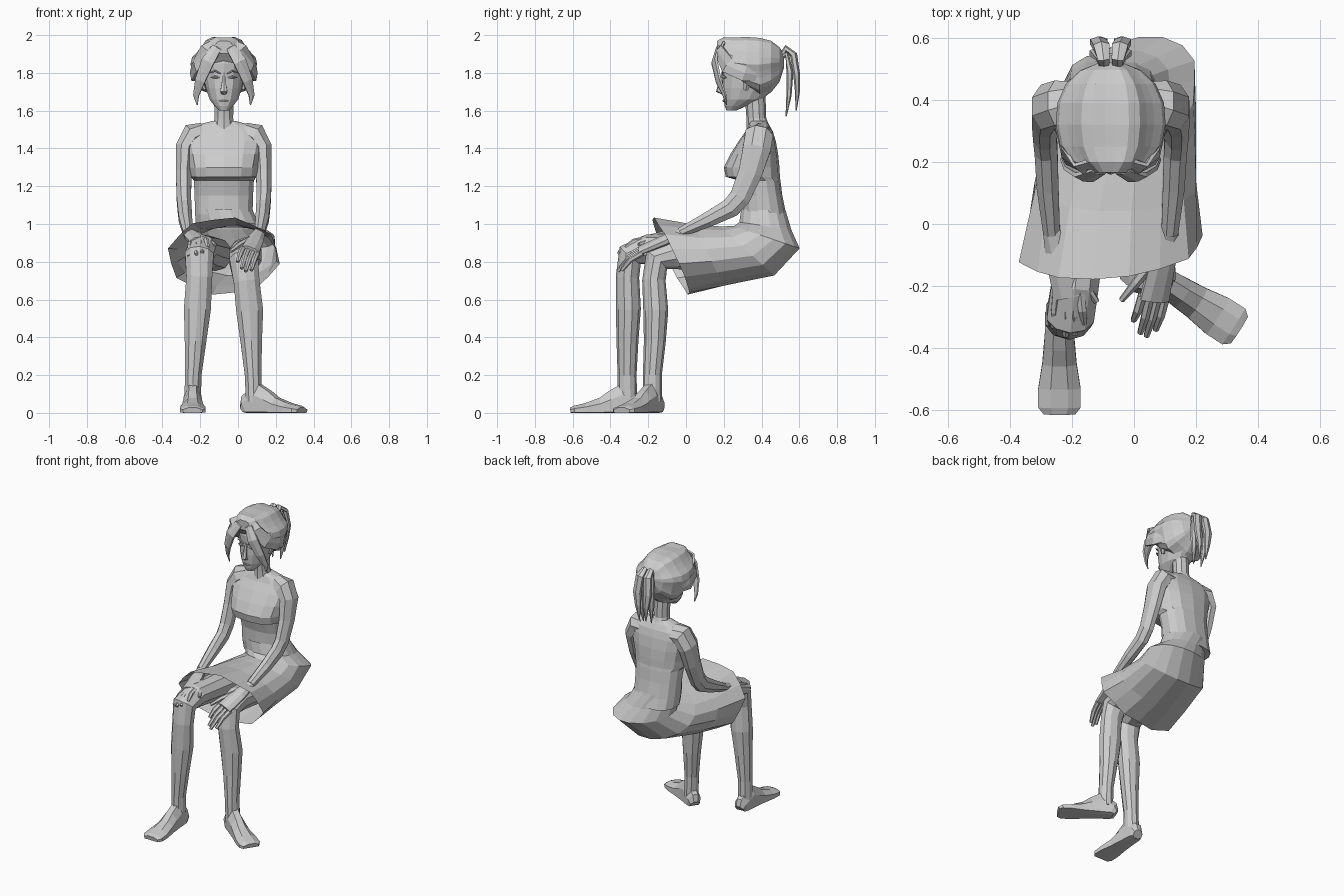
import bpy, bmesh, math
from mathutils import Vector as V

CX = -0.075  # body centre line


def make(name, rings, caps=True):
    """Skin a list of closed rings into one flat-shaded mesh."""
    bm = bmesh.new()
    rows = [[bm.verts.new(p) for p in r] for r in rings]
    n = len(rows[0])
    for a, b in zip(rows, rows[1:]):
        for i in range(n):
            j = (i + 1) % n
            bm.faces.new((a[i], a[j], b[j], b[i]))
    if caps:
        bm.faces.new(rows[0])
        bm.faces.new(rows[-1])
    bmesh.ops.recalc_face_normals(bm, faces=bm.faces[:])
    me = bpy.data.meshes.new(name)
    bm.to_mesh(me)
    bm.free()
    ob = bpy.data.objects.new(name, me)
    bpy.context.collection.objects.link(ob)
    return ob


def angles(n):
    return [2 * math.pi * (i + 0.5) / n for i in range(n)]


def tube(name, pts, radii, side=(1, 0, 0), n=8, floor=False):
    """Tapered limb through pts; each radius is (along side, across)."""
    pts = [V(p) for p in pts]
    rings = []
    for i, p in enumerate(pts):
        a = (p - pts[max(i - 1, 0)]).normalized()
        b = (pts[min(i + 1, len(pts) - 1)] - p).normalized()
        t = (a + b).normalized()
        s = V(side)
        s = (s - t * s.dot(t)).normalized()
        w = t.cross(s)
        r = radii[i]
        ra, rb = r if isinstance(r, tuple) else (r, r)
        ring = [p + s * ra * math.cos(q) + w * rb * math.sin(q) for q in angles(n)]
        if floor:
            for v in ring:
                v.z = max(v.z, 0)
        rings.append(ring)
    return make(name, rings)


def stack(name, rows, n=12, e=0.8):
    """Horizontal rings: (z, front y, back y, half width)."""
    def se(v):
        return math.copysign(abs(v) ** e, v)
    return make(name, [[V((CX + rx * se(math.cos(q)),
                           (f + b) / 2 + (b - f) / 2 * se(math.sin(q)), z))
                        for q in angles(n)] for z, f, b, rx in rows])


def flip(p):
    return (2 * CX - p[0], p[1], p[2])


# Torso with bust and shoulders
stack("torso", [(0.98, .31, .55, .15), (1.05, .30, .53, .155), (1.15, .30, .51, .158),
                (1.23, .28, .50, .162), (1.25, .21, .497, .178), (1.30, .20, .495, .185),
                (1.37, .235, .488, .20), (1.44, .28, .475, .215), (1.49, .315, .46, .20),
                (1.525, .33, .44, .14), (1.545, .34, .425, .065)], n=14)

# Neck and head
stack("neck", [(1.50, .32, .45, .065), (1.56, .32, .425, .052), (1.70, .31, .42, .055)], n=10, e=1)
stack("head", [(1.60, .215, .265, .025), (1.625, .205, .32, .05), (1.66, .198, .41, .078),
               (1.72, .193, .46, .097), (1.78, .195, .49, .108), (1.85, .19, .50, .115),
               (1.92, .21, .48, .11), (1.97, .26, .43, .07)], n=14, e=.9)
tube("nose", [(CX, .198, 1.80), (CX, .185, 1.75), (CX, .172, 1.705), (CX, .195, 1.69)],
     [(.008, .008), (.012, .012), (.021, .014), (.015, .006)], n=6)
tube("lips", [(CX - .025, .207, 1.65), (CX, .199, 1.652), (CX + .025, .207, 1.65)],
     [.003, .007, .003], side=(0, 0, 1), n=6)
for tag, m in (("left", 1), ("right", -1)):
    def fx(x, y, z):
        return (CX + m * x, y, z)
    tube("brow_" + tag, [fx(.018, .193, 1.795), fx(.045, .195, 1.81), fx(.08, .218, 1.80)],
         [.004, .006, .003], side=(0, 0, 1), n=6)
    tube("eye_" + tag, [fx(.022, .198, 1.775), fx(.045, .197, 1.778), fx(.07, .212, 1.775)],
         [.003, .009, .003], side=(0, 0, 1), n=6)
    tube("ear_" + tag, [fx(.10, .315, 1.71), fx(.115, .325, 1.75), fx(.118, .34, 1.79)],
         [(.012, .01), (.027, .012), (.018, .01)], side=(0, 1, 0), n=6)

# Hair cap: ridged bands running from the forehead back to the tie
n = 28
rings = []
for y, s, dz in [(.165, .36, .085), (.20, .72, .045), (.25, .92, .01), (.32, 1, 0), (.39, .97, .0),
                 (.45, .82, .01), (.495, .55, .02), (.52, .2, .04)]:
    ring = []
    for i, q in enumerate(angles(n)):
        k = s * (1.0 if i % 4 < 2 else .93)
        drop = .175 if math.sin(q) > 0 else .02 + .15 * max(0, min(1, (y - .22) / .15))
        ring.append(V((CX + .178 * k * math.cos(q), y, 1.825 + dz + drop * k * math.sin(q))))
    rings.append(ring)
make("hair_cap", rings)

# Fringe, side hair and ponytail
fringe = [(-.055, .215, 1.965), (-.035, .17, 1.93), (.01, .15, 1.86), (.05, .172, 1.76),
          (.072, .205, 1.68), (.066, .215, 1.63)]
sweep = [(CX + .04, .21, 1.965), (.015, .175, 1.92), (.07, .22, 1.84), (.09, .31, 1.80),
         (.05, .43, 1.78)]
fr = [(.015, .01), (.03, .012), (.04, .014), (.032, .012), (.018, .008), .003]
sr = [(.02, .012), (.045, .012), (.05, .014), (.05, .014), (.03, .01)]
outer = [(CX + .02, .50, 1.88), (CX + .022, .53, 1.93), (CX + .03, .57, 1.895),
         (CX + .04, .586, 1.79), (CX + .03, .59, 1.70), (CX + .025, .583, 1.60)]
inner = [(CX + .02, .50, 1.88), (CX + .03, .535, 1.90), (CX + .045, .55, 1.80),
         (CX + .04, .545, 1.68), (CX + .03, .53, 1.57)]
for tag, f in (("left", lambda p: p), ("right", flip)):
    d = 1 if tag == "left" else -1
    tube("fringe_" + tag, [f(p) for p in fringe], fr, side=(d, .3, .7), n=6)
    tube("side_hair_" + tag, [f(p) for p in sweep], sr, side=(0, .3, 1), n=6)
    tube("ponytail_outer_" + tag, [f(p) for p in outer],
         [.015, (.022, .018), (.03, .02), (.03, .018), (.022, .013), .003], n=6)
    tube("ponytail_inner_" + tag, [f(p) for p in inner],
         [.015, (.02, .015), (.026, .018), (.02, .014), .003], n=6)

# Skirt: open surface draped from the waist forward over the thighs
n = 16
rings = []
for cx, rx, back, (fy, fz), (by, bz) in [(CX, .155, 0, (.29, 1.08), (.53, 1.07)),
                                         (-.05, .165, .04, (.28, 1.01), (.56, .97)),
                                         (-.005, .20, .06, (.25, .99), (.605, .87)),
                                         (-.04, .24, .03, (.18, .99), (.47, .725)),
                                         (-.06, .265, 0, (.04, 1.0), (.2, .67))]:
    rings.append([V((cx + rx * math.cos(q) - back * min(math.sin(q), 0),
                     (fy + by) / 2 + (fy - by) / 2 * math.sin(q),
                     (fz + bz) / 2 + (fz - bz) / 2 * math.sin(q))) for q in angles(n)])
    if back:  # pinch the left rear of the hips
        for v, q in zip(rings[-1], angles(n)):
            if math.sin(q) < 0:
                v.x = min(v.x, cx + rx)
rings.append([V((CX + .29 * k * math.cos(q), -.08 + .025 * math.cos(q) - .095 * math.sin(q),
                 .83 + .2 * k * math.sin(q)))
              for i, q in enumerate(angles(n)) for k in [1.04 if i % 2 else .98]])
make("skirt", rings, caps=False)

# Legs and feet
leg_r = [.09, .09, .08, (.08, .072), (.072, .062), (.075, .066), (.06, .058), (.046, .05),
         (.046, .052)]
legs = {
    "right": [(-.12, .42, .84), (-.16, .1, .85), (-.19, -.2, .865), (-.205, -.295, .835),
              (-.205, -.31, .72), (-.215, -.305, .55), (-.225, -.31, .38), (-.237, -.312, .2),
              (-.24, -.31, .06)],
    "left": [(.04, .42, .84), (.04, .2, .83), (.03, -.05, .84), (.03, -.155, .81),
             (.045, -.17, .70), (.062, -.16, .54), (.07, -.165, .38), (.08, -.178, .2),
             (.085, -.178, .06)]}
toes = {"right": V((0, -1, 0)), "left": V((.84, -.54, 0))}
foot = [(-.06, .05, .035), (-.04, .10, .046), (.03, .165, .05), (.08, .125, .054),
        (.14, .085, .06), (.22, .055, .074), (.28, .04, .074), (.302, .03, .055)]
for tag, pts in legs.items():
    tube("leg_" + tag, pts, leg_r, n=10)
    d = toes[tag]
    base = V((pts[-1][0], pts[-1][1], 0))
    tube("foot_" + tag, [base + d * t + V((0, 0, h * .3)) for t, h, w in foot],
         [(w, h * .7) for t, h, w in foot], side=d.cross(V((0, 0, 1))), floor=True)

# Arms, then hands made of a palm, four fingers and a thumb
arm = [(.11, .39, 1.475), (.165, .385, 1.465), (.205, .375, 1.40), (.212, .34, 1.27),
       (.212, .285, 1.14), (.208, .235, 1.085), (.203, .12, 1.025), (.19, -.03, .955)]
arm_r = [(.06, .07), (.07, .08), (.054, .08), (.045, .068), (.041, .06), (.04, .056),
         (.038, .044), (.029, .027)]
hands = {
    1: [(.02, -.23, .875), (.11, -.23, .845), (-.04, -.245, .855),
        [(-.002, -.31, .80), (.02, -.35, .765), (.04, -.36, .75), (.07, -.34, .755)]],
    -1: [(-.165, -.22, .92), (-.255, -.22, .905), (-.12, -.25, .89),
         [(-.16, -.32, .875), (-.19, -.355, .85), (-.22, -.36, .84), (-.26, -.33, .83)]]}
for m, (k0, k1, thumb, tips) in hands.items():
    tag = "left" if m > 0 else "right"
    tube("arm_" + tag, [(CX + m * x, y, z) for x, y, z in arm], arm_r)
    wrist, k0, k1 = V((CX + m * .19, -.02, .957)), V(k0), V(k1)
    mid = (k0 + k1) / 2
    tube("palm_" + tag, [wrist, wrist.lerp(mid, .45), mid + V((0, -.015, 0))],
         [(.03, .025), (.046, .027), (.052, .02)], side=k1 - k0)
    for i, tip in enumerate(tips):
        a, b = k0.lerp(k1, .08 + i * .28), V(tip)
        tube(f"finger_{tag}_{i + 1}", [a, a.lerp(b, .5) + V((0, -.008, .01)), b],
             [.016, .015, .01], n=6)
    a = wrist.lerp(k0, .4)
    tube("thumb_" + tag, [a, a.lerp(V(thumb), .6) + V((0, 0, .008)), thumb],
         [.02, .016, .01], n=6)
